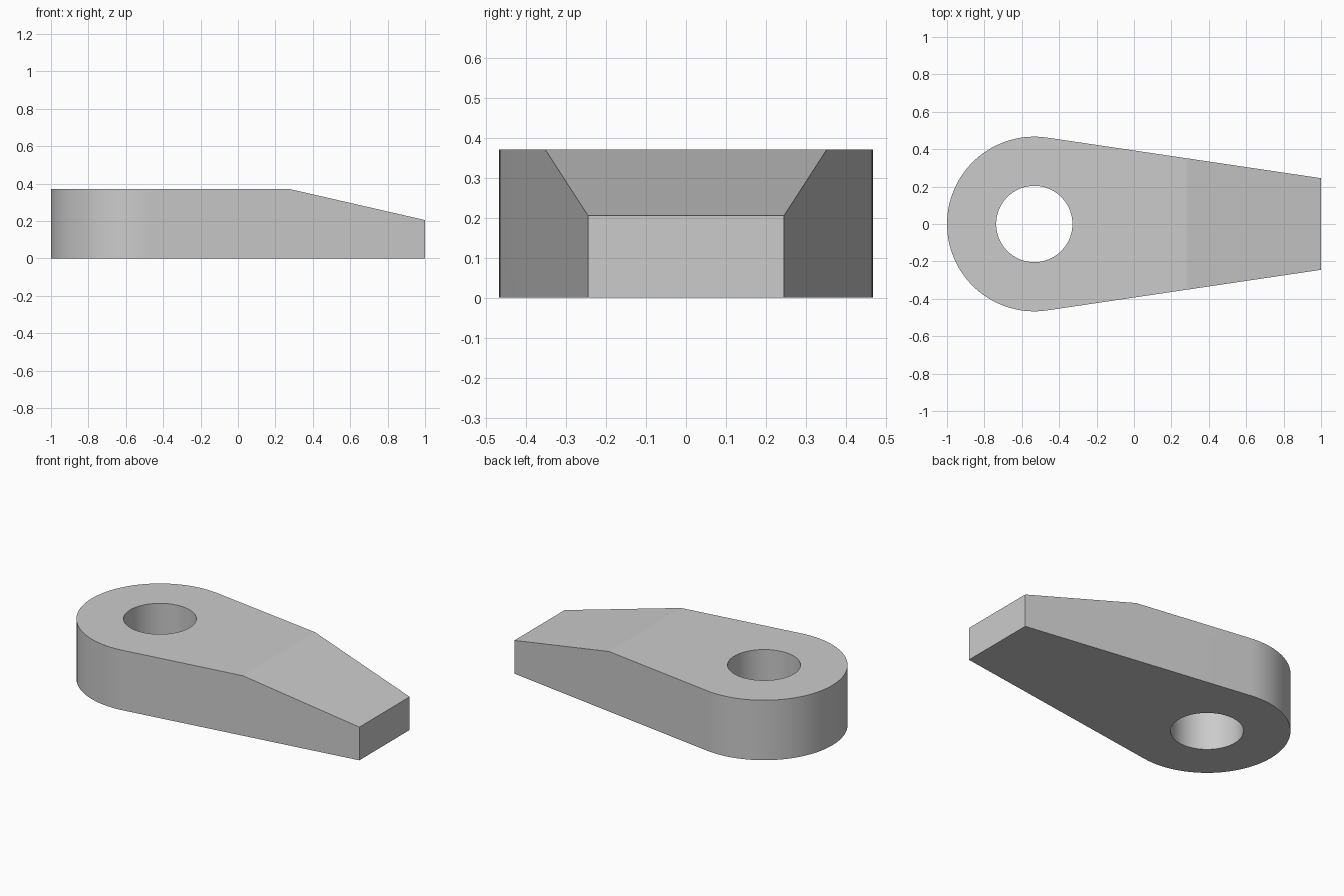
import bpy, bmesh, math

cube = bpy.data.objects.get("Cube")
if cube:
    bpy.data.objects.remove(cube, do_unlink=True)

HEIGHT, TIP_HEIGHT = 0.37, 0.205
RADIUS, HOLE_RADIUS = 0.467, 0.204
CENTRE_X = RADIUS - 1
TIP_HALF, SLOPE_X = 0.245, 0.28
ARC_STEPS = 64

# Plain grey material
grey = bpy.data.materials.new("plain grey")
grey.use_nodes = True
colour = (0.6, 0.6, 0.6, 1)
grey.diffuse_color = colour
grey.node_tree.nodes["Principled BSDF"].inputs["Base Color"].default_value = colour

# Outline: round end joined by tangent sides to a narrow square tip
reach = 1 - CENTRE_X
tangent = math.atan2(TIP_HALF, reach) + math.acos(RADIUS / math.hypot(reach, TIP_HALF))
outline = [(1, -TIP_HALF), (1, TIP_HALF)]
for i in range(ARC_STEPS + 1):
    a = tangent + (2 * math.pi - 2 * tangent) * i / ARC_STEPS
    outline.append((CENTRE_X + RADIUS * math.cos(a), RADIUS * math.sin(a)))

# Extruded body
bm = bmesh.new()
base = bm.faces.new([bm.verts.new((x, y, 0)) for x, y in outline])
top = bmesh.ops.extrude_face_region(bm, geom=[base])["geom"]
bmesh.ops.translate(bm, vec=(0, 0, HEIGHT),
                    verts=[v for v in top if isinstance(v, bmesh.types.BMVert)])

# Slice the sloped face down to the tip
bmesh.ops.bisect_plane(bm, geom=bm.verts[:] + bm.edges[:] + bm.faces[:],
                       plane_co=(SLOPE_X, 0, HEIGHT),
                       plane_no=(HEIGHT - TIP_HEIGHT, 0, 1 - SLOPE_X),
                       clear_outer=True)
bmesh.ops.holes_fill(bm, edges=[e for e in bm.edges if e.is_boundary], sides=0)
bmesh.ops.recalc_face_normals(bm, faces=bm.faces[:])
mesh = bpy.data.meshes.new("lever_body")
bm.to_mesh(mesh)
bm.free()
mesh.materials.append(grey)
body = bpy.data.objects.new("lever_body", mesh)
bpy.context.collection.objects.link(body)

# Round through hole
bpy.ops.mesh.primitive_cylinder_add(vertices=96, radius=HOLE_RADIUS, depth=1,
                                    location=(CENTRE_X, 0, HEIGHT / 2))
cutter = bpy.context.object
cutter.name = "hole_cutter"
cutter.hide_render = True
cutter.data.materials.append(grey)

bpy.ops.object.select_all(action="DESELECT")
body.select_set(True)
bpy.context.view_layer.objects.active = body
cut = body.modifiers.new("pivot hole", "BOOLEAN")
cut.operation = "DIFFERENCE"
cut.solver = "EXACT"
cut.object = cutter
bpy.ops.object.modifier_apply(modifier=cut.name)
bpy.data.objects.remove(cutter, do_unlink=True)

# Smooth curved walls, crisp edges
bpy.ops.object.shade_smooth_by_angle(angle=math.radians(10))
